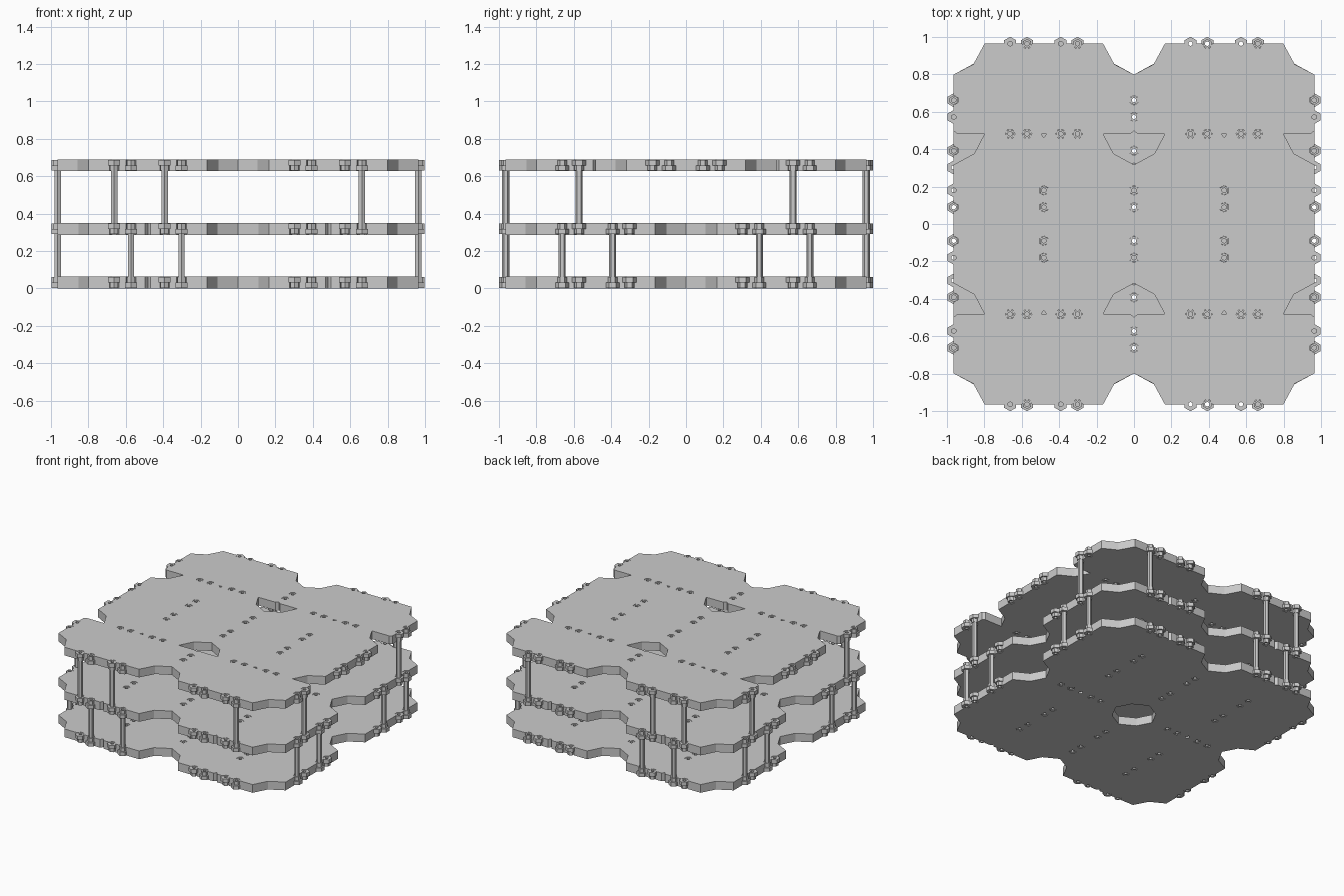
import bpy, bmesh
from math import cos, sin, pi
from mathutils import Matrix, Vector

if "Cube" in bpy.data.objects:
    bpy.data.objects.remove(bpy.data.objects["Cube"])

T = 0.063                      # plate thickness
H = 0.482                      # half of one tile
LEVELS = [0.0, 0.287, 0.627]   # underside of each deck
OFFS = [-0.18, -0.09, 0.09, 0.18]
R = 0.026                      # edge recess radius


def recess(c, along, inward):
    """Half-hexagon recess on a tile edge, listed in travel direction."""
    c, a, n = Vector(c), Vector(along), Vector(inward)
    return [c - a * R, c - a * R * .5 + n * R * .87,
            c + a * R * .5 + n * R * .87, c + a * R]


def half_tile_outline():
    """Half tile: straight seam at v=0, large scalloped corners at v=H."""
    p = [Vector((-H + .02, 0))]
    for u in OFFS:
        p += recess((u, 0), (1, 0), (0, 1))
    p += [Vector((H - .02, 0)), Vector((H, .015))]
    for v in (.09, .18):
        p += recess((H, v), (0, 1), (-1, 0))
    p += [Vector((H, H - .165)), Vector((H - .105, H - .11)), Vector((H - .165, H))]
    for u in reversed(OFFS):
        p += recess((u, H), (-1, 0), (0, -1))
    p += [Vector((-H + .165, H)), Vector((-H + .105, H - .11)), Vector((-H, H - .165))]
    for v in (.18, .09):
        p += recess((-H, v), (0, -1), (1, 0))
    p.append(Vector((-H, .015)))
    return p


OUTLINE = half_tile_outline()
HOLES = [(u, v) for u in OFFS for v in (0, H)] + [(s * H, v) for s in (-1, 1) for v in (.09, .18)]


def finish(bm, name):
    me = bpy.data.meshes.new(name)
    bm.to_mesh(me)
    bm.free()
    ob = bpy.data.objects.new(name, me)
    bpy.context.collection.objects.link(ob)
    return ob


def tube(bm, x, y, rings):
    """Closed hexagonal revolve through (radius, z) pairs."""
    loops = [[bm.verts.new((x + r * sin(k * pi / 3), y + r * cos(k * pi / 3), z))
              for k in range(6)] for r, z in rings]
    for i, a in enumerate(loops):
        b = loops[(i + 1) % len(loops)]
        for k in range(6):
            j = (k + 1) % 6
            bm.faces.new((a[k], b[k], b[j], a[j]))


def wide_on_top(x, y):
    """Collars alternate between upper and lower face along each side."""
    if abs(y) > .9:
        return any(abs(x - t) < .03 for t in (-.66, -.39, .30, .57))
    return any(abs(abs(y) - t) < .03 for t in (.57, .30, .18))


# placement of half tiles: (x, y, quarter turns)
square = [(sx * H, sy * H, q) for sx in (-1, 1) for sy in (-1, 1) for q in (1, 3)]
staggered = ([(sx * H, 0, q) for sx in (-1, 1) for q in (1, 3)]
             + [(sx * H, H, 0) for sx in (-1, 1)] + [(sx * H, -H, 2) for sx in (-1, 1)])

for z, layout, label in zip(LEVELS, (square, square, staggered), ("lower", "middle", "upper")):
    deck, collars, spots = bmesh.new(), bmesh.new(), {}
    for x, y, q in layout:
        m = Matrix.Translation((x, y, 0)) @ Matrix.Rotation(q * pi / 2, 4, 'Z')
        # plate
        lo = [deck.verts.new(m @ Vector((p.x, p.y, z))) for p in OUTLINE]
        hi = [deck.verts.new(m @ Vector((p.x, p.y, z + T))) for p in OUTLINE]
        deck.faces.new(lo[::-1])
        deck.faces.new(hi)
        for i in range(len(lo)):
            j = (i + 1) % len(lo)
            deck.faces.new((lo[i], lo[j], hi[j], hi[i]))
        # hole centres, shared between neighbours
        for u, v in HOLES:
            c = m @ Vector((u, v, 0))
            spots[(round(c.x, 2), round(c.y, 2))] = c
    # hexagonal threaded collars
    for c in spots.values():
        a, b, mid = z + .003, z + T - .003, z + T / 2
        if max(abs(c.x), abs(c.y)) < .9:
            rings = [(.025, a), (.025, b), (.013, b), (.013, a)]
        elif wide_on_top(c.x, c.y):
            rings = [(.025, a), (.025, mid), (.037, mid), (.037, b), (.013, b), (.013, a)]
        else:
            rings = [(.037, a), (.037, mid), (.025, mid), (.025, b), (.013, b), (.013, a)]
        tube(collars, c.x, c.y, rings)
    for bm, nm in ((deck, "_deck"), (collars, "_deck_collars")):
        bmesh.ops.recalc_face_normals(bm, faces=bm.faces)
        finish(bm, label + nm)


def posts(name, spots, z0, z1):
    """Hexagonal spacer posts between two decks."""
    bm = bmesh.new()
    for x, y in spots:
        bmesh.ops.create_cone(bm, cap_ends=True, segments=6, radius1=.019, radius2=.019,
                              depth=z1 - z0,
                              matrix=Matrix.Translation((x, y, (z0 + z1) / 2)))
    finish(bm, name)


E = 2 * H
posts("lower_posts", [(x, s * E) for s in (-1, 1) for x in (-.572, -.302)]
      + [(s * E, y) for s in (-1, 1) for y in (-.662, -.392, .392, .662)],
      LEVELS[0] + T - .005, LEVELS[1] + .005)
posts("upper_posts", [(x, s * E) for s in (-1, 1) for x in (-.662, -.392, .662)]
      + [(s * E, y) for s in (-1, 1) for y in (-.572, .572)],
      LEVELS[1] + T - .005, LEVELS[2] + .005)
